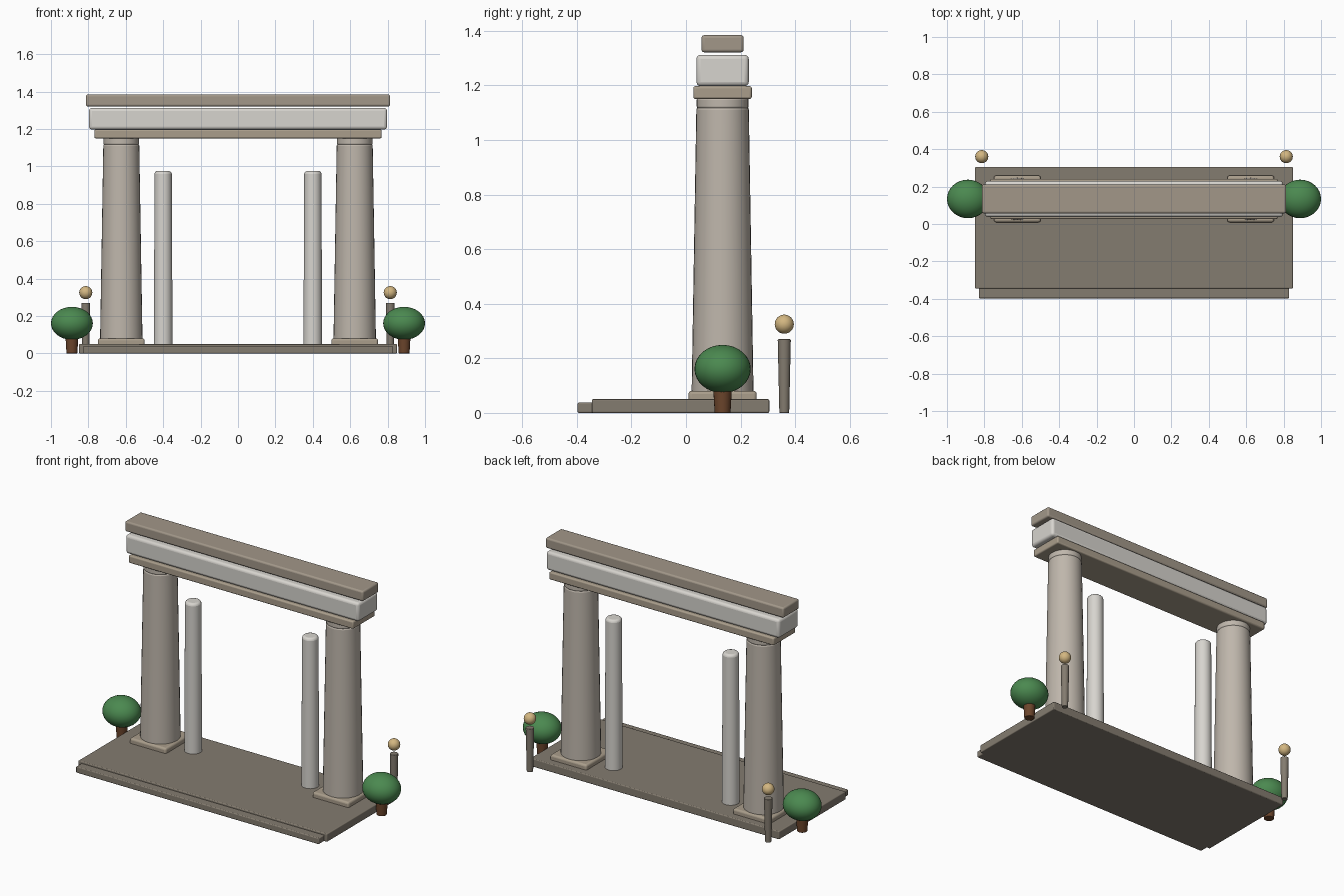
import bpy, math

if "Cube" in bpy.data.objects:
    bpy.data.objects.remove(bpy.data.objects["Cube"])


def material(name, rgb):
    m = bpy.data.materials.new(name)
    m.diffuse_color = (*rgb, 1)
    m.use_nodes = True
    m.node_tree.nodes["Principled BSDF"].inputs["Base Color"].default_value = m.diffuse_color
    return m


PALE = material("pale_stone", (0.68, 0.66, 0.62))
STONE = material("column_stone", (0.52, 0.47, 0.41))
TAN = material("tan_stone", (0.40, 0.34, 0.26))
DARK = material("dark_stone", (0.23, 0.20, 0.16))
ROOF = material("roof_stone", (0.36, 0.31, 0.25))
GREEN = material("foliage", (0.07, 0.25, 0.08))
BROWN = material("bark", (0.15, 0.06, 0.025))
GLOW = material("lamp_globe", (0.65, 0.47, 0.22))


def finish(ob, name, mat, bevel=0.0, angle=35):
    ob.name = name
    ob.data.materials.append(mat)
    if bevel:
        b = ob.modifiers.new("bevel", 'BEVEL')
        b.width = bevel
        b.segments = 3
        b.limit_method = 'ANGLE'
        b.angle_limit = math.radians(50)
    bpy.ops.object.shade_smooth_by_angle(angle=math.radians(angle))
    return ob


def box(name, x, y, z, mat, bevel):
    """Bevelled box from (min, max) ranges."""
    bpy.ops.mesh.primitive_cube_add(size=1, location=[(a + b) / 2 for a, b in (x, y, z)])
    ob = bpy.context.object
    ob.scale = [b - a for a, b in (x, y, z)]
    bpy.ops.object.transform_apply(location=False, rotation=False, scale=True)
    return finish(ob, name, mat, bevel)


def taper(name, x, y, z0, z1, r0, r1, mat, bevel=0.0, sides=32):
    bpy.ops.mesh.primitive_cone_add(vertices=sides, radius1=r0, radius2=r1, depth=z1 - z0,
                                    location=(x, y, (z0 + z1) / 2))
    return finish(bpy.context.object, name, mat, bevel)


def ball(name, loc, radii, mat):
    bpy.ops.mesh.primitive_uv_sphere_add(segments=32, ring_count=16, radius=1, location=loc)
    ob = bpy.context.object
    ob.scale = radii
    bpy.ops.object.transform_apply(location=False, rotation=False, scale=True)
    return finish(ob, name, mat)


CY = 0.134  # depth line shared by columns, lintel and bushes

# Platform and front step
box("platform", (-0.85, 0.85), (-0.345, 0.305), (0, 0.05), DARK, 0.005)
box("front_step", (-0.83, 0.83), (-0.397, -0.30), (0, 0.038), DARK, 0.005)

# Three stacked lintel beams
box("lower_beam", (-0.768, 0.768), (CY - 0.107, CY + 0.107), (1.15, 1.197), TAN, 0.008)
box("middle_beam", (-0.797, 0.797), (CY - 0.096, CY + 0.096), (1.197, 1.312), PALE, 0.016)
box("top_beam", (-0.814, 0.814), (CY - 0.077, CY + 0.077), (1.321, 1.384), ROOF, 0.01)

for side, s in (("left", -1), ("right", 1)):
    # Main column with plinth and neck ring
    cx = s * 0.624
    box(side + "_plinth", (cx - 0.125, cx + 0.125), (CY - 0.125, CY + 0.125), (0.03, 0.081), TAN, 0.012)
    taper(side + "_column", cx, CY, 0.04, 1.122, 0.114, 0.096, STONE, 0.012)
    taper(side + "_column_neck", cx, CY, 1.115, 1.155, 0.095, 0.095, STONE, 0.008)
    # Slim inner pillar
    taper(side + "_inner_pillar", s * 0.40, CY, 0.03, 0.975, 0.05, 0.046, PALE, 0.015)
    # Bush
    taper(side + "_bush_trunk", s * 0.888, CY, 0, 0.12, 0.029, 0.036, BROWN, 0.003, 20)
    ball(side + "_bush_crown", (s * 0.888, CY, 0.161), (0.112, 0.103, 0.088), GREEN)
    # Lamp post with floating globe
    taper(side + "_lamp_post", s * 0.814, 0.36, 0, 0.27, 0.018, 0.024, DARK, 0.003, 20)
    ball(side + "_lamp_globe", (s * 0.814, 0.36, 0.325), (0.035, 0.035, 0.035), GLOW)
